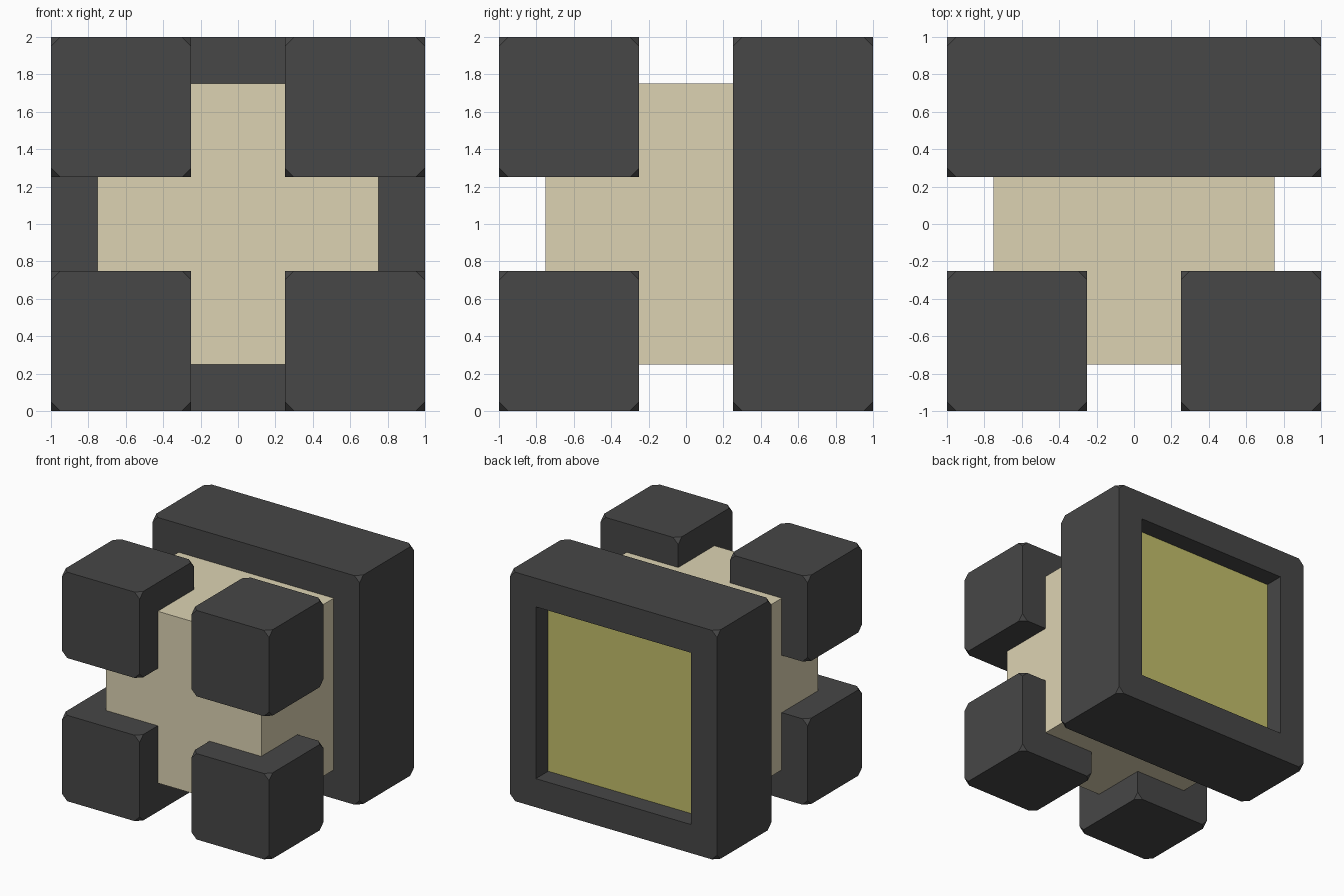
import bpy, bmesh
from mathutils import Vector

if "Cube" in bpy.data.objects:
    bpy.data.objects.remove(bpy.data.objects["Cube"])


def material(name, rgb):
    m = bpy.data.materials.new(name)
    m.diffuse_color = (*rgb, 1)
    m.use_nodes = True
    m.node_tree.nodes["Principled BSDF"].inputs["Base Color"].default_value = m.diffuse_color
    return m


def block(name, lo, hi, mat=None, clip=0.0):
    """Box between two corners; clip cuts off each of its corner points."""
    lo, hi = Vector(lo), Vector(hi)
    bm = bmesh.new()
    bmesh.ops.create_cube(bm, size=1)
    bmesh.ops.scale(bm, vec=hi - lo, verts=bm.verts)
    if clip:
        bmesh.ops.bevel(bm, geom=bm.verts[:], offset=clip, offset_type='OFFSET',
                        segments=1, profile=0.5, affect='VERTICES')
    bmesh.ops.recalc_face_normals(bm, faces=bm.faces)
    me = bpy.data.meshes.new(name)
    bm.to_mesh(me)
    bm.free()
    ob = bpy.data.objects.new(name, me)
    ob.location = (lo + hi) / 2
    if mat:
        me.materials.append(mat)
    bpy.context.collection.objects.link(ob)
    return ob


dark = material("dark_grey", (0.063, 0.063, 0.063))
cream = material("cream", (0.72, 0.65, 0.45))
yellow = material("yellow", (0.55, 0.52, 0.147))

# Inner core
block("core", (-0.75, -0.75, 0.25), (0.75, 0.25, 1.75), cream)

# Four front corner cubes
for side, x in (("left", -1), ("right", 0.25)):
    for level, z in (("lower", 0), ("upper", 1.25)):
        block(f"{level}_{side}_corner", (x, -1, z), (x + 0.75, -0.25, z + 0.75),
              dark, 0.05)

# Back housing with a square recess
housing = block("back_housing", (-1, 0.25, 0), (1, 1, 2), dark, 0.05)
cutter = block("recess_cutter", (-0.75, 0.80, 0.25), (0.75, 1.2, 1.75), dark)
cutter.hide_render = True
cutter.hide_viewport = True
cut = housing.modifiers.new("recess", 'BOOLEAN')
cut.operation = 'DIFFERENCE'
cut.solver = 'EXACT'
cut.object = cutter

# Screen panel inside the recess
block("back_panel", (-0.75, 0.80, 0.25), (0.75, 0.83, 1.75), yellow)
